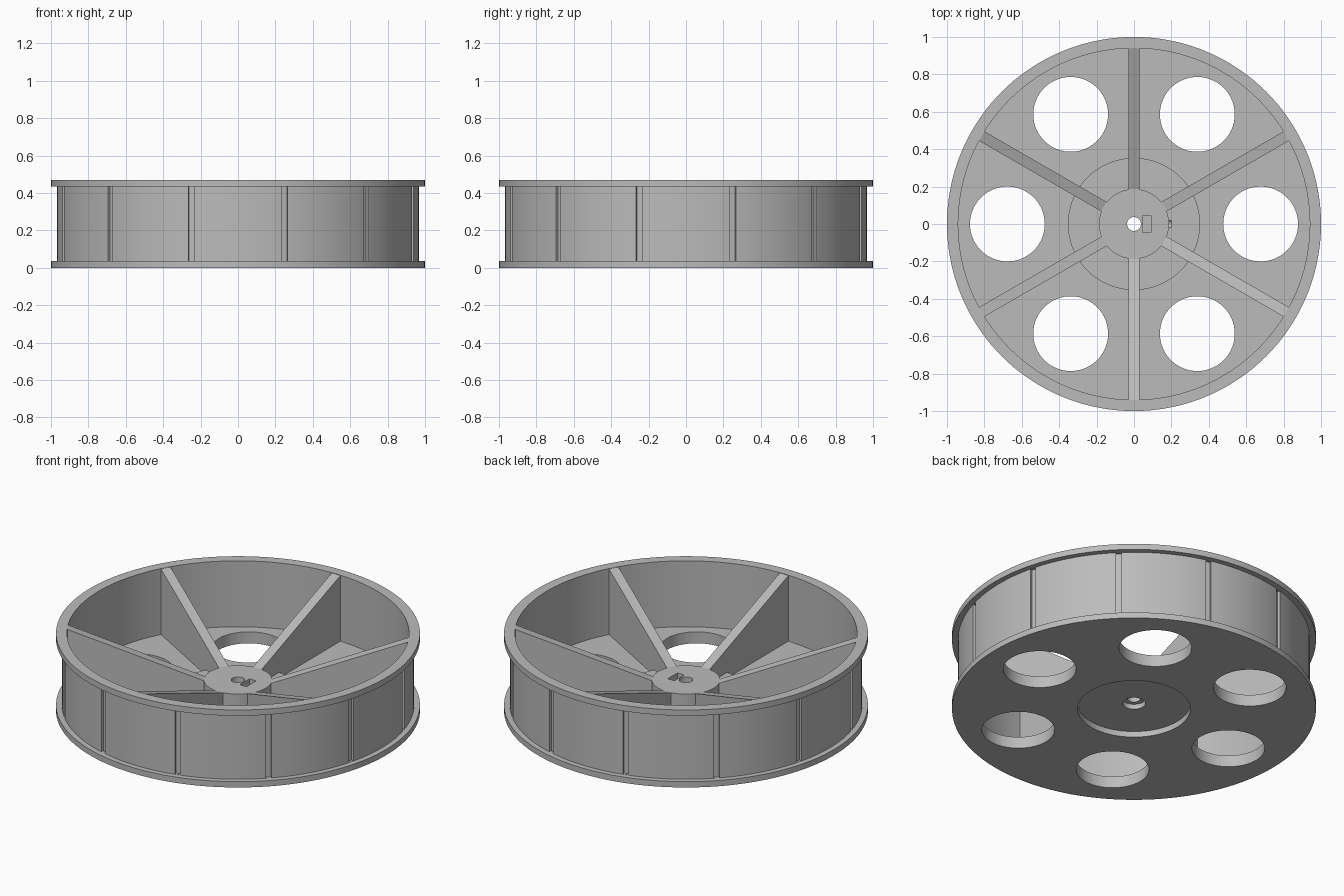
import bpy, bmesh, math
from mathutils import Matrix, Vector

cube = bpy.data.objects.get("Cube")
if cube:
    bpy.data.objects.remove(cube, do_unlink=True)

SEGMENTS = 144
grey = bpy.data.materials.new("plain grey")
grey.use_nodes = True
grey.diffuse_color = (0.5, 0.5, 0.5, 1)
grey.node_tree.nodes["Principled BSDF"].inputs["Base Color"].default_value = (0.5, 0.5, 0.5, 1)


def make_object(name, bm):
    bmesh.ops.recalc_face_normals(bm, faces=bm.faces)
    mesh = bpy.data.meshes.new(name)
    bm.to_mesh(mesh)
    bm.free()
    mesh.materials.append(grey)
    obj = bpy.data.objects.new(name, mesh)
    bpy.context.collection.objects.link(obj)
    return obj


def activate(obj):
    bpy.ops.object.select_all(action='DESELECT')
    obj.select_set(True)
    bpy.context.view_layer.objects.active = obj


def revolve(name, profile):
    """Turn a closed (radius, height) outline around z."""
    bm = bmesh.new()
    rings = []
    for i in range(SEGMENTS):
        a = 2 * math.pi * i / SEGMENTS
        rings.append([bm.verts.new((r * math.cos(a), r * math.sin(a), z)) for r, z in profile])
    for i, ring in enumerate(rings):
        after = rings[(i + 1) % SEGMENTS]
        for j in range(len(profile)):
            k = (j + 1) % len(profile)
            bm.faces.new((ring[j], after[j], after[k], ring[k]))
    return make_object(name, bm)


def add_box(bm, low, high, angle=0):
    low, high = Vector(low), Vector(high)
    matrix = (Matrix.Rotation(angle, 4, 'Z') @ Matrix.Translation((low + high) / 2)
              @ Matrix.Diagonal((high - low).to_4d()))
    bmesh.ops.create_cube(bm, size=1, matrix=matrix)


def add_cylinder(bm, radius, depth, matrix, segments=64):
    bmesh.ops.create_cone(bm, cap_ends=True, segments=segments, radius1=radius,
                          radius2=radius, depth=depth, matrix=matrix)


def cut(target, name, bm):
    cutter = make_object(name, bm)
    cutter.hide_render = True
    mod = target.modifiers.new(name, 'BOOLEAN')
    mod.operation = 'DIFFERENCE'
    mod.solver = 'EXACT'
    mod.object = cutter
    activate(target)
    bpy.ops.object.modifier_apply(modifier=mod.name)
    bpy.data.objects.remove(cutter, do_unlink=True)


# Wheel body: recessed floor, two flanges, drum wall, raised boss and bored hub
wheel = revolve("wheel_body", [
    (.063, .035), (.31, .035), (.31, 0), (1, 0), (1, .035), (.968, .035),
    (.968, .435), (1, .435), (1, .47), (.94, .47), (.94, .07), (.353, .07),
    (.353, .105), (.187, .105), (.187, .187), (.037, .187), (.037, .065), (.063, .065)])

# Six round holes through the floor
bm = bmesh.new()
for i in range(6):
    add_cylinder(bm, .2, .3, Matrix.Rotation(i * math.pi / 3, 4, 'Z') @ Matrix.Translation((.677, 0, 0)))
cut(wheel, "floor_hole_cutter", bm)

# Twelve shallow grooves around the drum
bm = bmesh.new()
for i in range(12):
    add_box(bm, (.953, -.016, .036), (.985, .016, .434), math.radians(15 + 30 * i))
cut(wheel, "groove_cutter", bm)

# Nut slot in the hub top, and the screw hole leading out of it
bm = bmesh.new()
add_box(bm, (.045, -.046, .08), (.09, .046, .25))
cut(wheel, "nut_slot_cutter", bm)
bm = bmesh.new()
add_cylinder(bm, .021, .18, Matrix.Translation((.11, 0, .115)) @ Matrix.Rotation(math.pi / 2, 4, 'Y'), 24)
cut(wheel, "screw_hole_cutter", bm)

activate(wheel)
bpy.ops.object.shade_smooth_by_angle(angle=math.radians(30))

# Six sloping spokes from the hub top up to the rim
outline = [(.165, .06), (.943, .06), (.943, .469), (.165, .179)]
for i in range(6):
    bm = bmesh.new()
    sides = [[bm.verts.new((x, y, z)) for x, z in outline] for y in (-.029, .029)]
    for side in sides:
        bm.faces.new(side)
    for j in range(4):
        k = (j + 1) % 4
        bm.faces.new((sides[0][j], sides[0][k], sides[1][k], sides[1][j]))
    bm.transform(Matrix.Rotation(math.radians(30 + 60 * i), 4, 'Z'))
    make_object(f"spoke_{i + 1}", bm)
